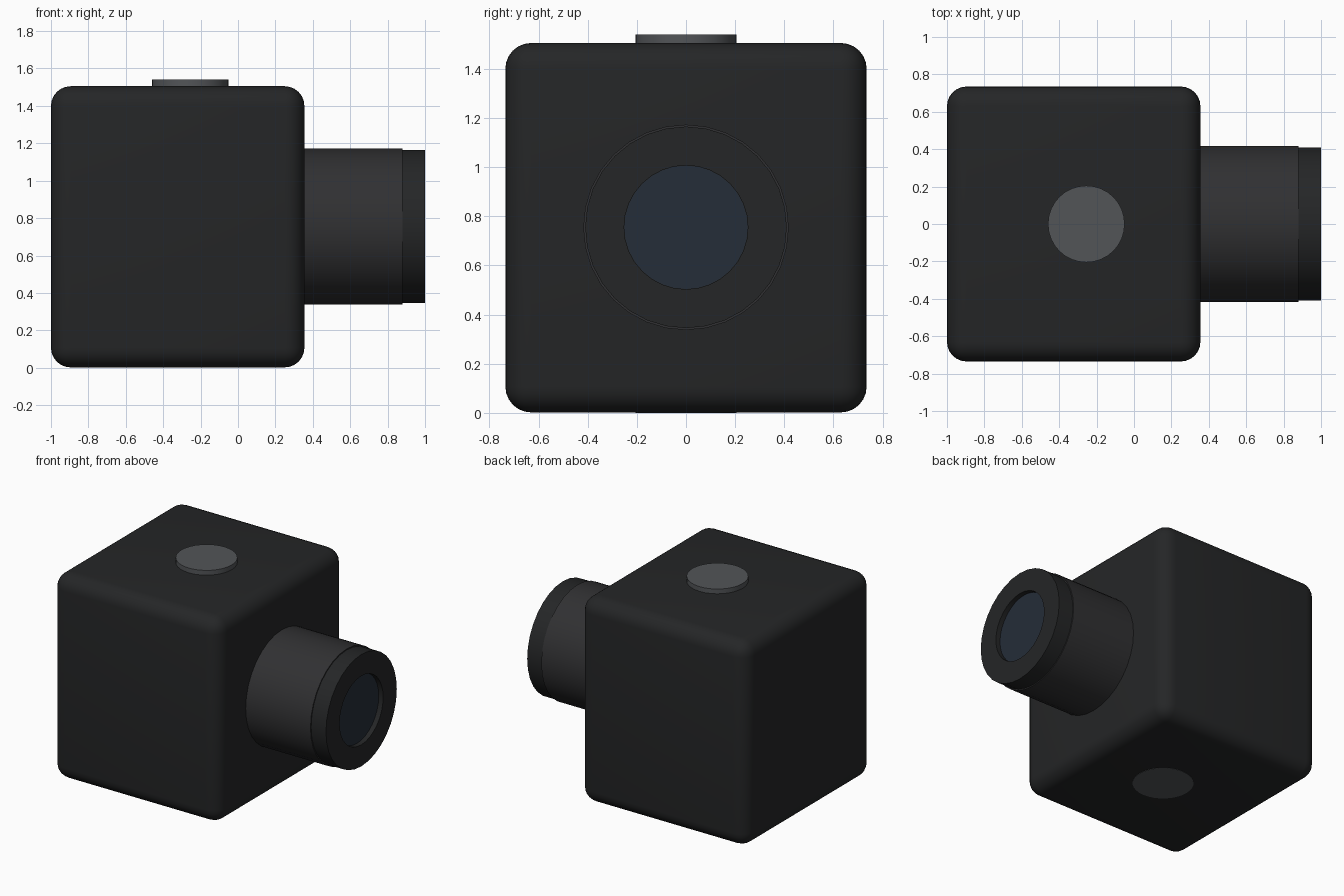
import bpy, bmesh, math
from mathutils import Matrix

if "Cube" in bpy.data.objects:
    bpy.data.objects.remove(bpy.data.objects["Cube"])

AXIS_Z = 0.755      # height of the lens axis
BUTTON_X = -0.255   # position of the vertical post


def material(name, rgb):
    m = bpy.data.materials.new(name)
    m.diffuse_color = (*rgb, 1)
    m.use_nodes = True
    m.node_tree.nodes["Principled BSDF"].inputs["Base Color"].default_value = m.diffuse_color
    return m


def finish(name, bm, mat, angle=35):
    bmesh.ops.recalc_face_normals(bm, faces=bm.faces)
    me = bpy.data.meshes.new(name)
    bm.to_mesh(me)
    bm.free()
    me.materials.append(mat)
    ob = bpy.data.objects.new(name, me)
    bpy.context.collection.objects.link(ob)
    bpy.ops.object.select_all(action='DESELECT')
    ob.select_set(True)
    bpy.context.view_layer.objects.active = ob
    bpy.ops.object.shade_smooth_by_angle(angle=math.radians(angle))
    return ob


def lathe_x(name, profile, mat, sides=32):
    """Revolve (x, radius) points around the lens axis, capping both ends."""
    bm = bmesh.new()
    rings = []
    for x, r in profile:
        rings.append([bm.verts.new((x, r * math.cos(2 * math.pi * i / sides),
                                    AXIS_Z + r * math.sin(2 * math.pi * i / sides)))
                      for i in range(sides)])
    for a, b in zip(rings, rings[1:]):
        for i in range(sides):
            j = (i + 1) % sides
            bm.faces.new((a[i], a[j], b[j], b[i]))
    bm.faces.new(rings[0])
    bm.faces.new(rings[-1])
    return finish(name, bm, mat)


black = material("black_plastic", (0.018, 0.019, 0.020))
barrel_mat = material("barrel_black", (0.030, 0.030, 0.032))
metal = material("grey_metal", (0.085, 0.09, 0.097))
glass = material("dark_blue_glass", (0.018, 0.026, 0.040))

# Rounded camera body
bm = bmesh.new()
bmesh.ops.create_cube(bm, size=1, matrix=Matrix.Translation((-0.3225, 0, 0.7535))
                      @ Matrix.Diagonal((1.355, 1.47, 1.503, 1)))
bmesh.ops.bevel(bm, geom=bm.edges[:], offset=0.105, segments=6,
                profile=0.5, affect='EDGES')
finish("camera_body", bm, black)

# Lens barrel, then front ring with a shallow recess for the glass
lathe_x("lens_barrel", [(0.30, 0.418), (0.88, 0.418)], barrel_mat)
lathe_x("lens_ring", [(0.87, 0.41), (1.0, 0.41), (1.0, 0.252), (0.96, 0.252)], black)
lathe_x("lens_glass", [(0.95, 0.251), (0.965, 0.251)], glass)

# Post through the body: button on top, mounting disc underneath
bm = bmesh.new()
bmesh.ops.create_cone(bm, cap_ends=True, segments=32, radius1=0.205, radius2=0.205,
                      depth=1.54, matrix=Matrix.Translation((BUTTON_X, 0, 0.77)))
finish("mounting_post", bm, metal)
